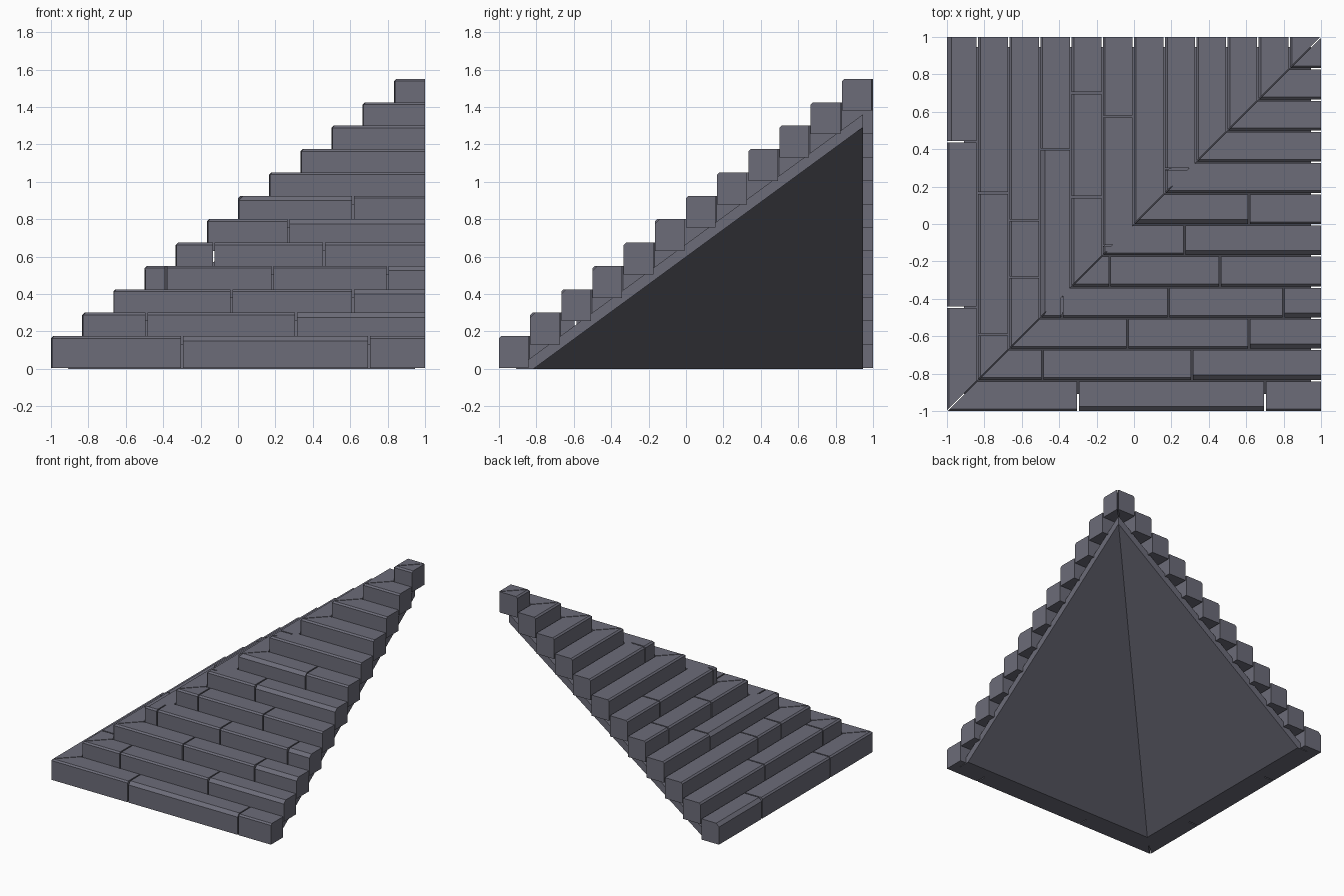
import bpy
import bmesh

if "Cube" in bpy.data.objects:
    bpy.data.objects.remove(bpy.data.objects["Cube"])

stone = bpy.data.materials.new("slate_grey_stone")
stone.diffuse_color = (0.15, 0.15, 0.19, 1)
stone.use_nodes = True
stone.node_tree.nodes["Principled BSDF"].inputs["Base Color"].default_value = stone.diffuse_color

RUN, RISE, HEIGHT, GAP = 1 / 6, 0.125, 0.17, 0.005
SMALL, BIG = 0.012, 0.025


def finish(bm, name):
    bmesh.ops.recalc_face_normals(bm, faces=bm.faces[:])
    mesh = bpy.data.meshes.new(name)
    bm.to_mesh(mesh)
    bm.free()
    mesh.materials.append(stone)
    obj = bpy.data.objects.new(name, mesh)
    bpy.context.collection.objects.link(obj)


def add_block(bm, row, a, b, chamfer, swap):
    """One stone from a to b along its row; a=None mitres it on the corner diagonal."""
    f = -1 + row * RUN
    k = f + RUN - 0.008
    z0 = 0.005 + row * RISE
    z1 = z0 + HEIGHT
    profile = [(f, z0), (k, z0), (k, z1), (f + chamfer, z1), (f, z1 - chamfer)]
    starts, ends = [], []
    for d, z in profile:
        s = d + GAP if a is None else a
        for x, out in ((s, starts), (b, ends)):
            out.append(bm.verts.new((d, x, z) if swap else (x, d, z)))
    bm.faces.new(starts)
    bm.faces.new(ends)
    for i in range(5):
        j = (i + 1) % 5
        bm.faces.new((starts[i], starts[j], ends[j], ends[i]))


def flight(name, joints, big, swap):
    for row in range(12):
        cuts = joints.get(row, [])
        bm = bmesh.new()
        for n in range(len(cuts) + 1):
            a = None if n == 0 else cuts[n - 1] + GAP
            b = 1 if n == len(cuts) else cuts[n] - GAP
            add_block(bm, row, a, b, BIG if (row, n) in big else SMALL, swap)
        finish(bm, f"{name}_step_{row + 1}")


# Front and left flights of steps, meeting on the diagonal
flight("front",
       {0: [-0.30, 0.70], 1: [-0.49, 0.31], 2: [-0.035, 0.615],
        3: [-0.385, 0.185, 0.80], 4: [-0.13, 0.46], 5: [0.27], 6: [0.615]},
       {(0, 1), (1, 2), (2, 2), (3, 3), (5, 1), (6, 0)}, False)
flight("left",
       {0: [-0.445, 0.44], 1: [-0.59, 0.165], 2: [-0.285, 0.02], 3: [0.40],
        4: [0.145, 0.70], 5: [-0.115, 0.575], 7: [0.295]},
       {(0, 2), (3, 0)}, True)

# Sloped slab under both flights, hollow below
o, n, e, s = -0.91, -0.816, 0.947, 0.733
bm = bmesh.new()
A, B, B2, P, C, D, D2, Q = [bm.verts.new(v) for v in (
    (o, o, 0), (e, o, 0), (o, e, 0), (e, e, s * (e - o)),
    (n, n, 0), (e, n, 0), (n, e, 0), (e, e, s * (e - n)))]
for face in ((A, B, P), (A, P, B2), (C, Q, D), (C, D2, Q), (A, C, D, B),
             (A, B2, D2, C), (B, D, Q, P), (B2, P, Q, D2)):
    bm.faces.new(face)
finish(bm, "sloped_backing")
